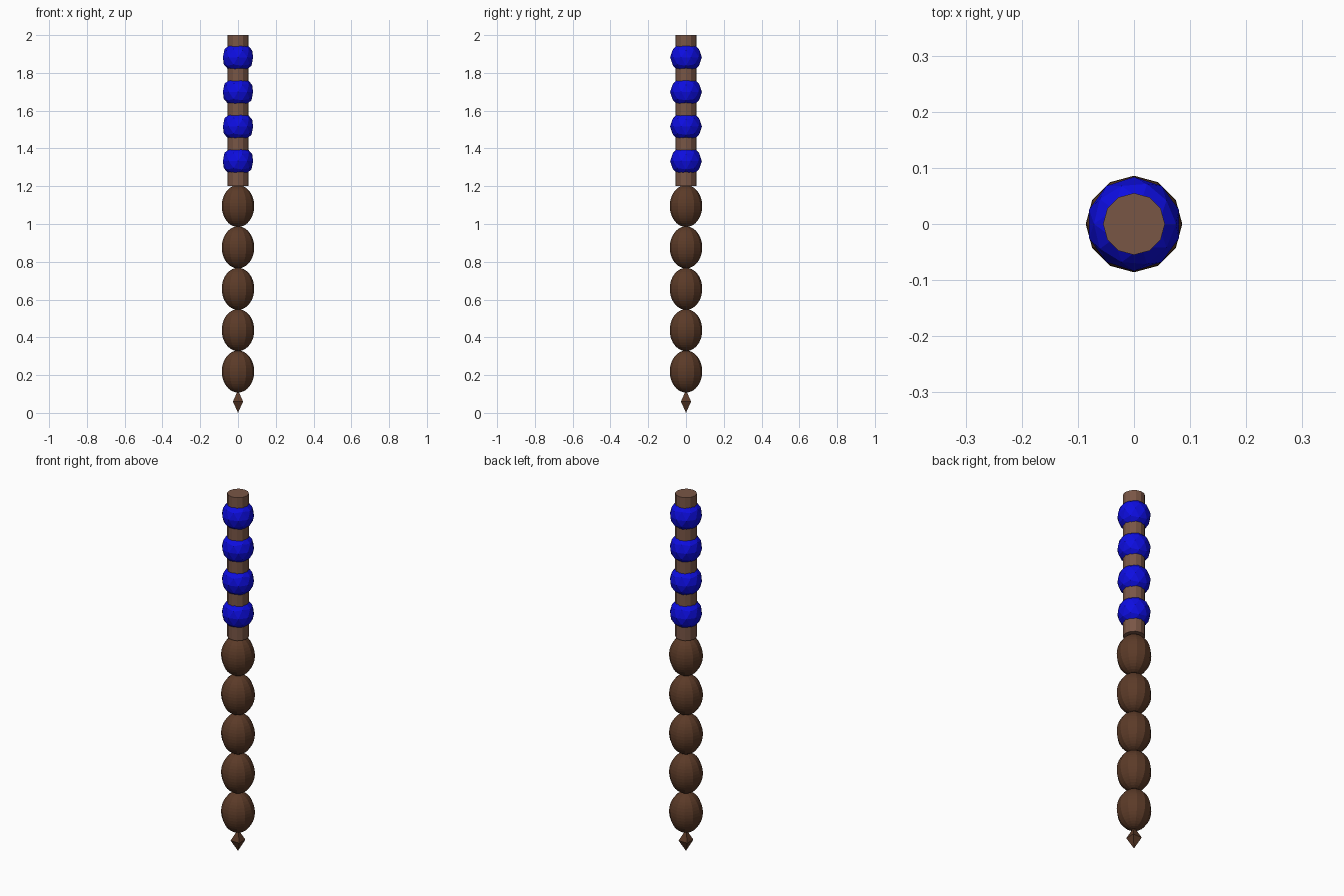
import bpy, math

if "Cube" in bpy.data.objects:
    bpy.data.objects.remove(bpy.data.objects["Cube"])


def material(name, rgb):
    m = bpy.data.materials.new(name)
    m.diffuse_color = (*rgb, 1)
    m.use_nodes = True
    m.node_tree.nodes["Principled BSDF"].inputs["Base Color"].default_value = m.diffuse_color
    return m


light_wood = material("light wood", (0.19, 0.092, 0.060))
dark_wood = material("dark wood", (0.105, 0.043, 0.021))
blue = material("blue", (0.004, 0.004, 0.75))


def finish(name, mat):
    ob = bpy.context.object
    ob.name = name
    ob.data.materials.append(mat)
    return ob


# Straight upper rod, 12 sides
bpy.ops.mesh.primitive_cylinder_add(vertices=12, radius=0.055, depth=0.8,
                                    location=(0, 0, 1.6))
finish("upper_rod", light_wood)

# Faceted blue beads threaded on the rod
for i in range(4):
    bpy.ops.mesh.primitive_ico_sphere_add(subdivisions=2, radius=0.084,
                                          location=(0, 0, 1.333 + 0.183 * i))
    finish(f"blue_bead_{i + 1}", blue)

# Stack of oval wooden segments forming the lower shaft
for i in range(5):
    bpy.ops.mesh.primitive_uv_sphere_add(segments=12, ring_count=20, radius=1,
                                         location=(0, 0, 0.219 + 0.219 * i))
    ob = finish(f"oval_segment_{i + 1}", dark_wood)
    ob.scale = (0.086, 0.086, 0.111)

# Pointed tip: two four-sided pyramids, flat sides to the front
mid = 0.06
for name, z, flip in (("tip_upper", mid + 0.03, 0), ("tip_lower", mid - 0.03, math.pi)):
    bpy.ops.mesh.primitive_cone_add(vertices=4, radius1=0.038, radius2=0, depth=0.06,
                                    end_fill_type='NOTHING', location=(0, 0, z),
                                    rotation=(flip, 0, math.pi / 4))
    finish(name, dark_wood)
